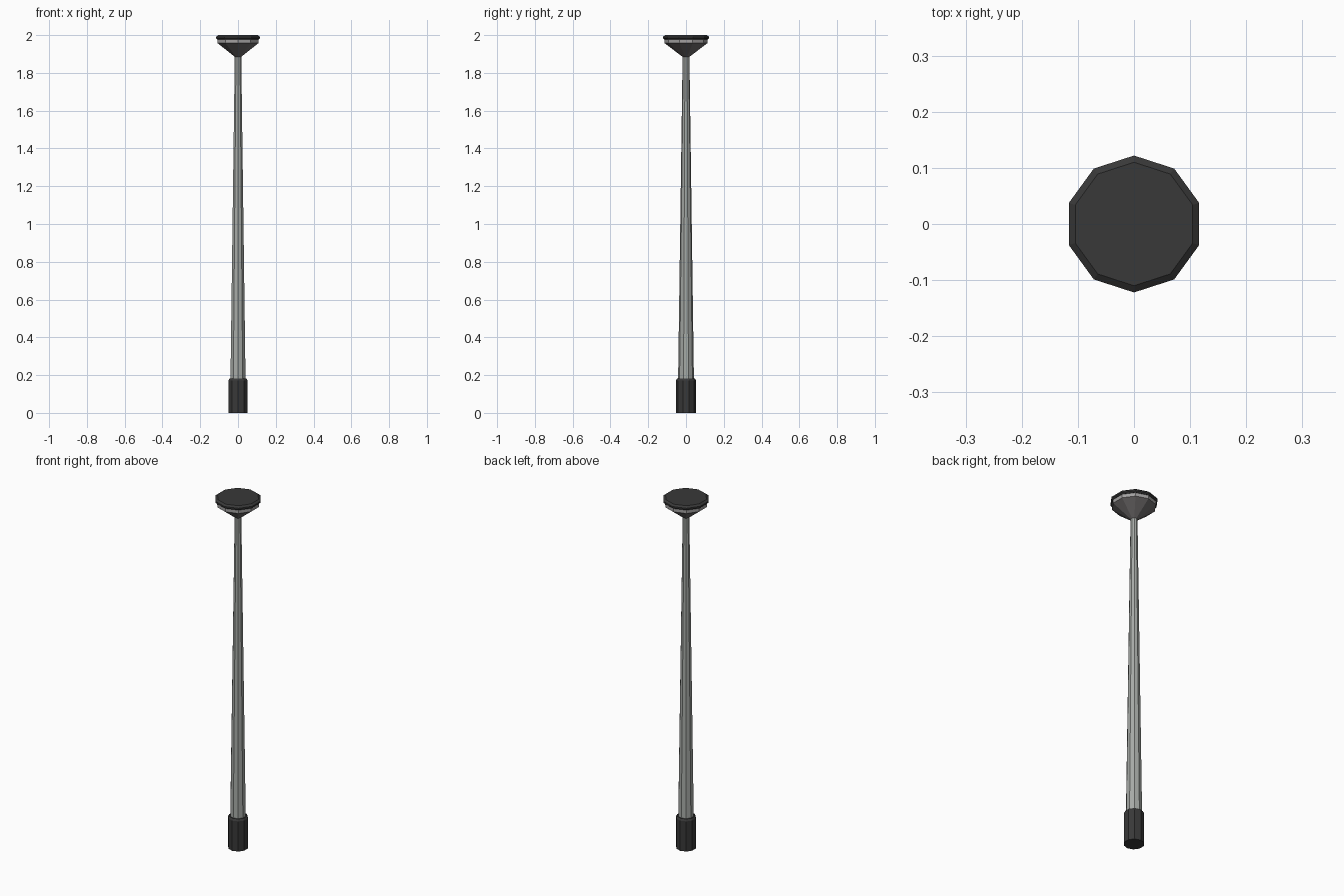
import bpy
import bmesh
from math import cos, sin, pi

if "Cube" in bpy.data.objects:
    bpy.data.objects.remove(bpy.data.objects["Cube"])

SIDES = 10


def material(name, rgb):
    m = bpy.data.materials.new(name)
    m.diffuse_color = (*rgb, 1)
    m.use_nodes = True
    m.node_tree.nodes["Principled BSDF"].inputs["Base Color"].default_value = m.diffuse_color
    return m


def turned(name, profile, mat):
    """Flat-faced ten-sided solid from (radius, z) points, closed at both ends."""
    bm = bmesh.new()
    rings = [[bm.verts.new((r * cos(pi / 2 + 2 * pi * i / SIDES),
                            r * sin(pi / 2 + 2 * pi * i / SIDES), z))
              for i in range(SIDES)] for r, z in profile]
    for low, high in zip(rings, rings[1:]):
        for i in range(SIDES):
            j = (i + 1) % SIDES
            bm.faces.new((low[i], low[j], high[j], high[i]))
    bm.faces.new(rings[0][::-1])
    bm.faces.new(rings[-1])
    mesh = bpy.data.meshes.new(name)
    bm.to_mesh(mesh)
    bm.free()
    mesh.materials.append(mat)
    obj = bpy.data.objects.new(name, mesh)
    bpy.context.collection.objects.link(obj)
    return obj


dark = material("dark_rubber", (0.04, 0.04, 0.04))
steel = material("pole_grey", (0.38, 0.40, 0.38))
grey = material("head_grey", (0.16, 0.15, 0.15))
band = material("band_grey", (0.36, 0.35, 0.35))

# Sleeve at the foot with a chamfered rim
turned("foot_sleeve", [(0.053, 0), (0.053, 0.172), (0.047, 0.183)], dark)
# Tapered pole
turned("pole", [(0.042, 0.17), (0.018, 1.895)], steel)
# Flared head, its rim band and the cap
turned("flared_head", [(0.018, 1.885), (0.113, 1.957)], grey)
turned("rim_band", [(0.113, 1.957), (0.113, 1.978)], band)
turned("cap", [(0.115, 1.977), (0.122, 1.983), (0.122, 1.991), (0.11, 2.0)], dark)
